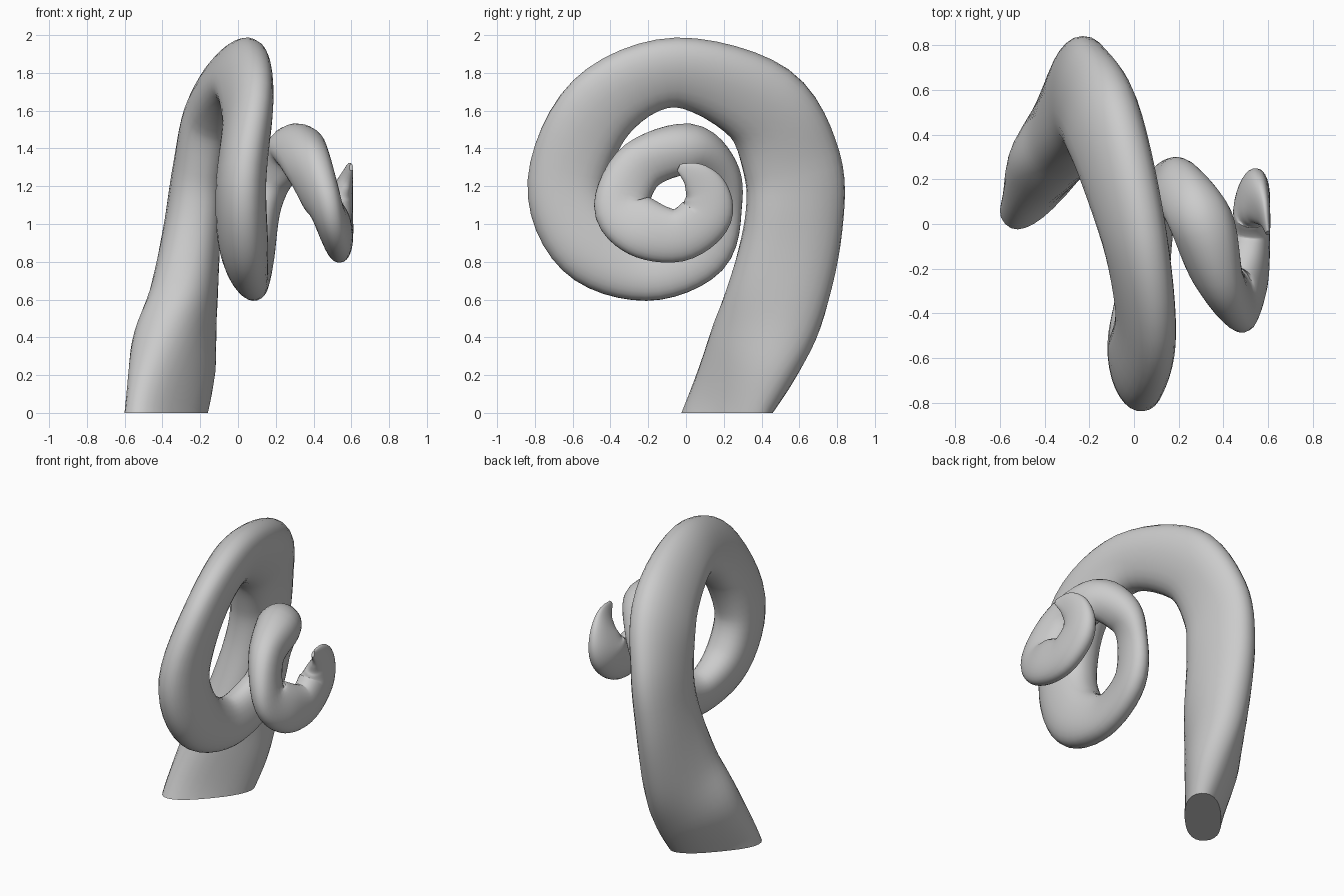
import bpy
import bmesh
from math import sin, cos, pi, radians, copysign
from mathutils import Vector

cube = bpy.data.objects.get("Cube")
if cube:
    bpy.data.objects.remove(cube, do_unlink=True)

# Horn stations: centre x, y, z, half length, half thickness, section tilt
STATIONS = [
    (-.4, .13, -.2, .27, .11, 44),
    (-.38, .21, 0, .27, .11, 44),
    (-.33, .36, .3, .28, .17, 36),
    (-.28, .48, .6, .27, .17, 12),
    (-.24, .57, 1, .26, .15, -2),
    (-.2, .56, 1.32, .26, .14, 2),
    (-.11, .39, 1.64, .24, .15, 16),
    (.01, -.06, 1.805, .19, .13, 24),
    (.06, -.45, 1.62, .21, .12, 18),
    (.02, -.63, 1.22, .21, .13, 6),
    (.03, -.51, .89, .2, .13, 8),
    (.06, -.2, .75, .16, .1, 15),
    (.1, .09, .86, .15, .09, 15),
    (.15, .17, 1.11, .13, .08, 15),
    (.21, .15, 1.28, .13, .11, 25),
    (.31, .01, 1.4, .13, .14, 28),
    (.38, -.24, 1.31, .14, .11, 20),
    (.46, -.34, 1.1, .15, .09, 15),
    (.51, -.23, .98, .16, .09, 12),
    (.53, -.04, .94, .14, .08, 5),
    (.53, .1, 1.04, .14, .08, 5),
    (.55, .11, 1.16, .12, .06, 5),
    (.58, .05, 1.25, .08, .03, 5),
    (.6, -.04, 1.3, .02, .01, 0),
]
STEPS = 6
SIDES = 28


def spline(a, b, c, d, t):
    """Smooth blend from station b to station c."""
    return [q + t / 2 * (r - p + t * (2 * p - 5 * q + 4 * r - s
            + t * (3 * (q - r) + s - p))) for p, q, r, s in zip(a, b, c, d)]


def sample_stations():
    last = len(STATIONS) - 1
    samples = []
    for i in range(last):
        near = [STATIONS[min(max(i + k, 0), last)] for k in (-1, 0, 1, 2)]
        samples += [spline(*near, step / STEPS) for step in range(STEPS)]
    return samples + [STATIONS[last]]


def fuller(value):
    """Swell the oval slightly towards a rounded box."""
    return copysign(abs(value) ** .88, value)


def build_horn():
    samples = sample_stations()
    centres = [Vector(s[:3]) for s in samples]
    bm = bmesh.new()
    rings = []
    # Sweep a tilted oval, thinner on its outer edge, along the spiral
    for i, (s, centre) in enumerate(zip(samples, centres)):
        ahead = centres[min(i + 1, len(centres) - 1)]
        tangent = (ahead - centres[max(i - 1, 0)]).normalized()
        outward = tangent.cross(Vector((1, 0, 0))).normalized()
        side = outward.cross(tangent)
        tilt = radians(s[5])
        long_axis = (outward * cos(tilt) + side * sin(tilt)) * s[3]
        short_axis = (side * cos(tilt) - outward * sin(tilt)) * s[4]
        ring = []
        for k in range(SIDES):
            a = 2 * pi * k / SIDES
            thickness = fuller(sin(a)) * (1 - .15 * cos(a))
            offset = long_axis * fuller(cos(a)) + short_axis * thickness
            ring.append(bm.verts.new(centre + offset))
        rings.append(ring)
    for lower, upper in zip(rings, rings[1:]):
        for k in range(SIDES):
            n = (k + 1) % SIDES
            bm.faces.new((lower[k], lower[n], upper[n], upper[k]))
    bm.faces.new(rings[-1])

    # Trim the foot flat on the ground and close it
    geom = bm.verts[:] + bm.edges[:] + bm.faces[:]
    cut = bmesh.ops.bisect_plane(bm, geom=geom, plane_co=(0, 0, 0),
                                 plane_no=(0, 0, 1), clear_inner=True)
    rim = [e for e in cut["geom_cut"] if isinstance(e, bmesh.types.BMEdge)]
    bmesh.ops.contextual_create(bm, geom=rim)
    bmesh.ops.recalc_face_normals(bm, faces=bm.faces)

    mesh = bpy.data.meshes.new("spiral_horn")
    bm.to_mesh(mesh)
    bm.free()
    horn = bpy.data.objects.new("spiral_horn", mesh)
    bpy.context.collection.objects.link(horn)
    return horn


# Plain grey material
grey = bpy.data.materials.new("light_grey")
grey.use_nodes = True
colour = (.6, .6, .6, 1)
grey.diffuse_color = colour
grey.node_tree.nodes["Principled BSDF"].inputs["Base Color"].default_value = colour

horn = build_horn()
horn.data.materials.append(grey)
bpy.ops.object.select_all(action="DESELECT")
horn.select_set(True)
bpy.context.view_layer.objects.active = horn
bpy.ops.object.shade_smooth_by_angle(angle=radians(50))
